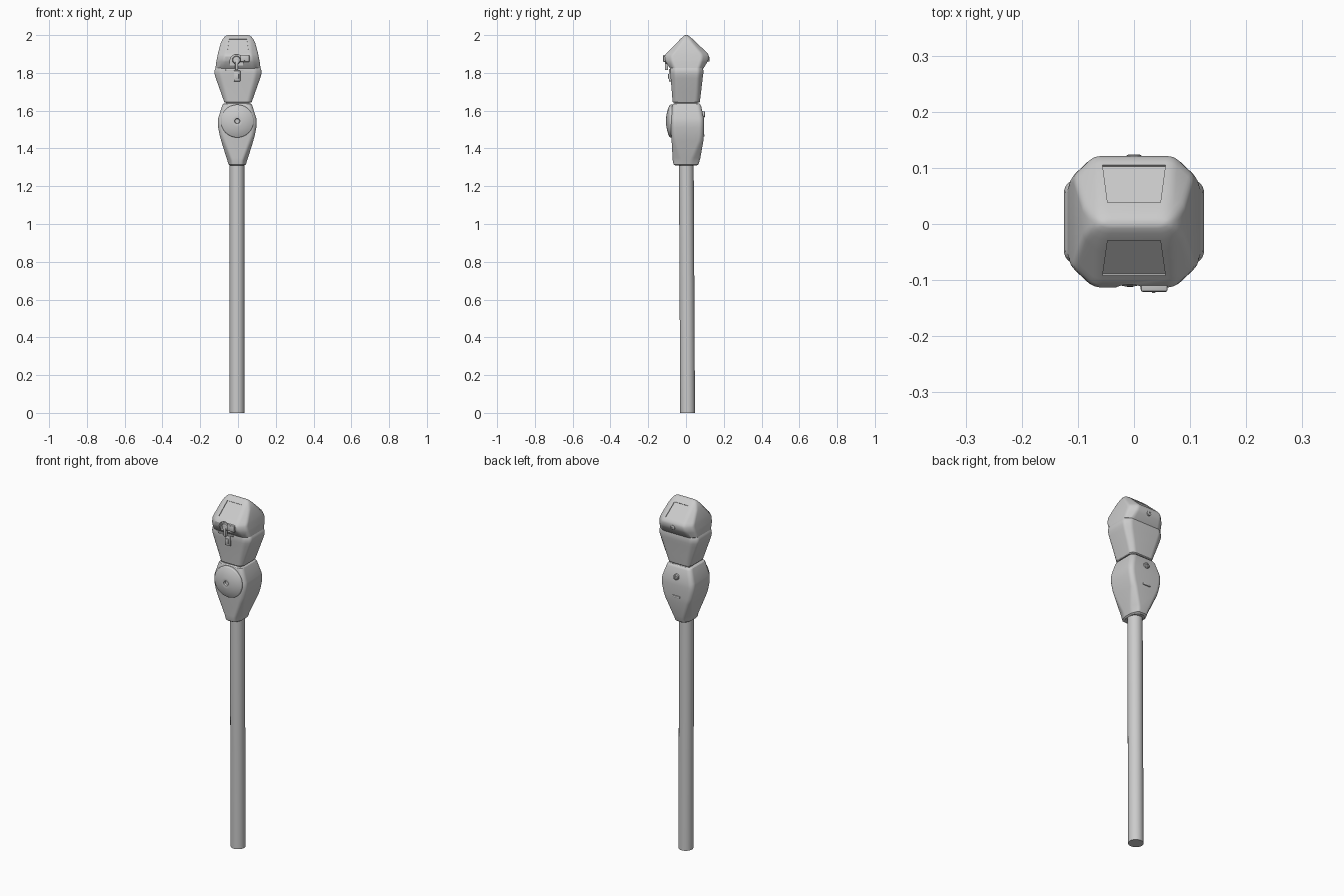
import bpy, bmesh, math
from mathutils import Vector, Matrix


def finish(name, bm, angle=28):
    bmesh.ops.recalc_face_normals(bm, faces=bm.faces)
    me = bpy.data.meshes.new(name)
    bm.to_mesh(me)
    bm.free()
    ob = bpy.data.objects.new(name, me)
    bpy.context.collection.objects.link(ob)
    smooth(ob, angle)
    return ob


def smooth(ob, angle=28):
    bpy.ops.object.select_all(action='DESELECT')
    ob.select_set(True)
    bpy.context.view_layer.objects.active = ob
    bpy.ops.object.shade_smooth_by_angle(angle=math.radians(angle))


def skin(name, rings, angle=28):
    """Closed surface through equal-length rings of points."""
    bm = bmesh.new()
    vs = [[bm.verts.new(p) for p in ring] for ring in rings]
    n = len(vs[0])
    for a, b in zip(vs, vs[1:]):
        for i in range(n):
            bm.faces.new((a[i], a[(i + 1) % n], b[(i + 1) % n], b[i]))
    bm.faces.new(vs[0])
    bm.faces.new(vs[-1])
    return finish(name, bm, angle)


def section(z, hx, yf, yb, cx, cy, x0=0.0, soft=0.012):
    """Chamfered rectangle with softened corners."""
    pts = [(hx - cx, yf), (hx, yf + cy), (hx, yb - cy), (hx - cx, yb),
           (cx - hx, yb), (-hx, yb - cy), (-hx, yf + cy), (cx - hx, yf)]
    pts = [Vector((x + x0, y, z)) for x, y in pts]
    out = []
    for i, p in enumerate(pts):
        a, b = pts[i - 1] - p, pts[(i + 1) % 8] - p
        a = p + a.normalized() * min(soft, a.length * 0.45)
        b = p + b.normalized() * min(soft, b.length * 0.45)
        for k in range(5):
            t = k / 4
            out.append(a * (1 - t) ** 2 + p * 2 * t * (1 - t) + b * t * t)
    return out


def lathe(name, profile, x, z, side=-1, n=40):
    """Turned part on a front (-1) or back (1) face; profile is (radius, distance out)."""
    rings = [[(x + r * math.cos(2 * math.pi * i / n), side * d,
               z + r * math.sin(2 * math.pi * i / n)) for i in range(n)]
             for r, d in profile]
    return skin(name, rings)


def box(name, lo, hi, bevel=0.003):
    lo, hi = Vector(lo), Vector(hi)
    bm = bmesh.new()
    bmesh.ops.create_cube(bm, size=1, matrix=Matrix.Translation((lo + hi) / 2)
                          @ Matrix.Diagonal((*(hi - lo), 1)))
    if bevel:
        bmesh.ops.bevel(bm, geom=bm.edges[:], offset=bevel, segments=2,
                        profile=0.5, affect='EDGES')
    return finish(name, bm)


def cut(ob, cutter):
    cutter.hide_render = True
    m = ob.modifiers.new("cut", 'BOOLEAN')
    m.operation, m.solver, m.object = 'DIFFERENCE', 'EXACT', cutter
    bpy.context.view_layer.objects.active = ob
    bpy.ops.object.modifier_apply(modifier=m.name)
    bpy.data.objects.remove(cutter)


# Pole, leaning very slightly
skin("pole", [[(-0.005 + 0.039 * math.cos(2 * math.pi * i / 24),
                y + 0.039 * math.sin(2 * math.pi * i / 24), z) for i in range(24)]
              for y, z in ((0.0085, 0), (0.0015, 1.33))])

# Coin vault housing: z, half width, front, back, corner chamfer x / y
vault = [(1.310, .038, -.058, .058, .016, .032), (1.316, .046, -.066, .066, .018, .038),
         (1.335, .052, -.070, .072, .022, .042), (1.350, .057, -.071, .076, .022, .040),
         (1.440, .085, -.076, .092, .018, .018), (1.470, .093, -.078, .094, .016, .016),
         (1.510, .101, -.080, .095, .016, .016), (1.535, .103, -.080, .095, .016, .016),
         (1.560, .101, -.080, .094, .016, .016), (1.625, .080, -.073, .080, .014, .014),
         (1.634, .076, -.070, .075, .014, .014), (1.638, .070, -.065, .070, .014, .014)]
skin("vault_housing", [section(*s, x0=-0.004) for s in vault])
box("neck_joint", (-.064, -.06, 1.63), (.06, .062, 1.652), 0)

# Meter head, lower body
body = [(1.642, .068, -.066, .068, .018, .018), (1.646, .073, -.071, .073, .018, .018),
        (1.700, .092, -.075, .080, .024, .020), (1.770, .117, -.081, .088, .030, .024),
        (1.790, .123, -.083, .091, .032, .025), (1.805, .125, -.084, .092, .032, .025),
        (1.822, .122, -.083, .091, .032, .025), (1.840, .110, -.080, .088, .032, .025)]
skin("head_body", [section(*s) for s in body])

# Hooded lid with pitched roof
lid_rings = [(1.822, .117, -.082, .090, .034, .026), (1.826, .119, -.086, .094, .034, .026),
             (1.858, .115, -.107, .113, .038, .034), (1.868, .113, -.111, .118, .038, .036),
             (1.888, .109, -.113, .121, .038, .036), (1.898, .107, -.108, .118, .038, .036),
             (1.908, .105, -.098, .110, .037, .034), (1.960, .091, -.048, .055, .027, .022),
             (1.980, .080, -.029, .034, .020, .014), (1.991, .071, -.017, .021, .016, .009),
             (1.998, .061, -.008, .011, .012, .005), (2.000, .052, -.003, .005, .010, .002)]
lid = skin("head_lid", [section(*s) for s in lid_rings])

# Recessed windows on both roof slopes
for y0, z0, y1, z1 in ((-.0295, 1.9795, -.092, 1.914), (.038, 1.976, .105, 1.9126)):
    slope = Vector((0, y1 - y0, z1 - z0)).normalized()
    nrm = Vector((0, -slope.z, slope.y))
    if nrm.z < 0:
        nrm = -nrm
    quad = [Vector(p) for p in ((-.047, y0, z0), (.047, y0, z0),
                                (.056, y1, z1), (-.056, y1, z1))]
    cut(lid, skin("window_cutter", [[p + nrm * d for p in quad] for d in (-.004, .02)]))

# Arched notch for the turn handle
cut(lid, lathe("notch_cutter", [(.034, .094), (.034, .15)], -.008, 1.864))
cut(lid, box("notch_slot_cutter", (-.042, -.15, 1.80), (.026, -.094, 1.864), 0))
smooth(lid)

# Turn handle and coin plate
lathe("handle_knob", [(.022, .085), (.022, .104), (.018, .109), (.009, .111)], -.008, 1.868)
box("handle_lever", (-.015, -.112, 1.815), (.001, -.095, 1.868))
box("coin_plate", (.012, -.121, 1.858), (.060, -.095, 1.895), .004)
box("coin_slot_rib", (.032, -.123, 1.864), (.038, -.11, 1.890), .001)
box("front_ledge", (-.065, -.091, 1.812), (.030, -.075, 1.820), .002)
box("coin_return", (-.022, -.090, 1.755), (.012, -.070, 1.812))
box("coin_return_lip", (-.014, -.094, 1.768), (.004, -.080, 1.795), .002)

# Domed vault door with a key hole
lathe("vault_door", [(.087, .060), (.087, .082), (.084, .087), (.070, .094), (.050, .100),
                     (.030, .104), (.018, .105), (.014, .104), (.012, .092), (.003, .091)],
      -.004, 1.545, n=56)

# Locks and pull on the back
lathe("lid_lock", [(.013, .10), (.013, .122), (.010, .124), (.006, .124), (.005, .120)],
      0, 1.872, 1, 24)
lathe("vault_lock", [(.016, .08), (.016, .098), (.012, .101), (.007, .101), (.006, .096)],
      -.004, 1.58, 1, 24)
box("back_pull", (-.028, .085, 1.462), (.020, .099, 1.474))
